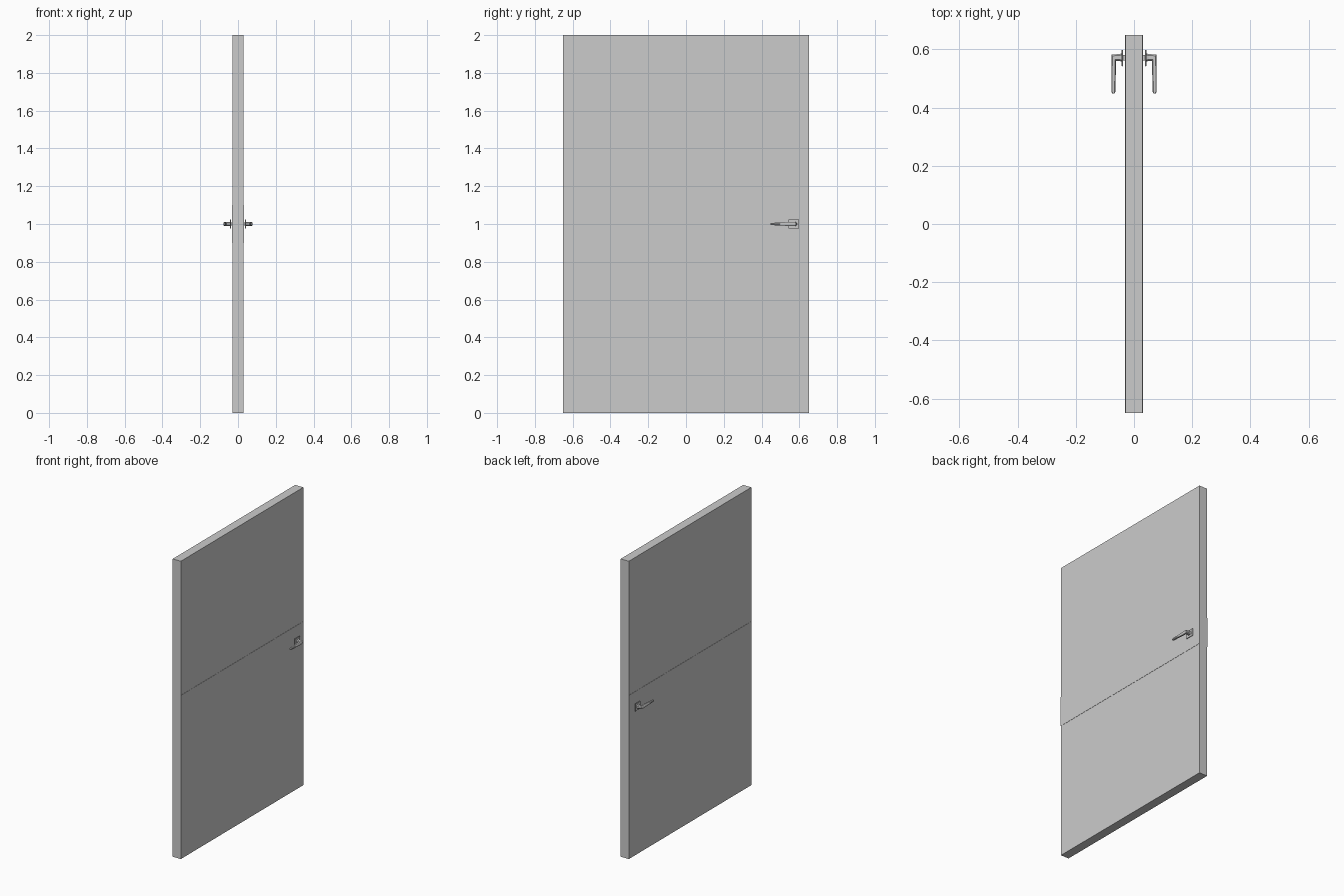
import bpy, bmesh

if "Cube" in bpy.data.objects:
    bpy.data.objects.remove(bpy.data.objects["Cube"])


def box(name, lo, hi, bevel=0.0):
    """Axis-aligned box between two corners."""
    bm = bmesh.new()
    bmesh.ops.create_cube(bm, size=1)
    for v in bm.verts:
        v.co = [(a + b) / 2 + c * (b - a) for a, b, c in zip(lo, hi, v.co)]
    if bevel:
        bmesh.ops.bevel(bm, geom=bm.edges[:], offset=bevel, segments=1, affect='EDGES')
    return finish(name, bm)


def finish(name, bm):
    bmesh.ops.recalc_face_normals(bm, faces=bm.faces)
    me = bpy.data.meshes.new(name)
    bm.to_mesh(me)
    bm.free()
    ob = bpy.data.objects.new(name, me)
    bpy.context.collection.objects.link(ob)
    return ob


def sweep(name, sections, side):
    """Bridge octagonal sections: two plan points (x, y) and a half height."""
    bm = bmesh.new()
    rings = []
    for a, b, h in sections:
        ring = []
        for t, z in ((0, -.5), (.2, -1), (.8, -1), (1, -.5),
                     (1, .5), (.8, 1), (.2, 1), (0, .5)):
            x, y = a[0] + (b[0] - a[0]) * t, a[1] + (b[1] - a[1]) * t
            ring.append(bm.verts.new((side * x, y, 1 + z * h)))
        rings.append(ring)
    for r, s in zip(rings, rings[1:]):
        for i in range(8):
            j = (i + 1) % 8
            bm.faces.new((r[i], r[j], s[j], s[i]))
    bm.faces.new(rings[0])
    bm.faces.new(rings[-1])
    return finish(name, bm)


# Door leaf and the thin band standing proud of both faces
box("door_leaf", (-.03, -.65, 0), (.03, .65, 2))
box("middle_band", (-.0315, -.65, .9), (.0315, .65, 1.1))

# Neck turning into a tapering lever
lever = [((.042, .558), (.042, .587), .012),
         ((.049, .560), (.049, .584), .010),
         ((.062, .560), (.077, .582), .010),
         ((.062, .540), (.078, .540), .010),
         ((.063, .500), (.078, .500), .008),
         ((.064, .455), (.078, .455), .006),
         ((.067, .448), (.075, .448), .005)]

# Matching handle on each side
for side, word in ((1, "right"), (-1, "left")):
    xs = sorted((side * .038, side * .043))
    box(word + "_handle_plate", (xs[0], .542, .975), (xs[1], .598, 1.025), .001)
    xs = sorted((side * .03, side * .039))
    box(word + "_spindle", (xs[0], .562, .992), (xs[1], .580, 1.008))
    sweep(word + "_lever", lever, side)
